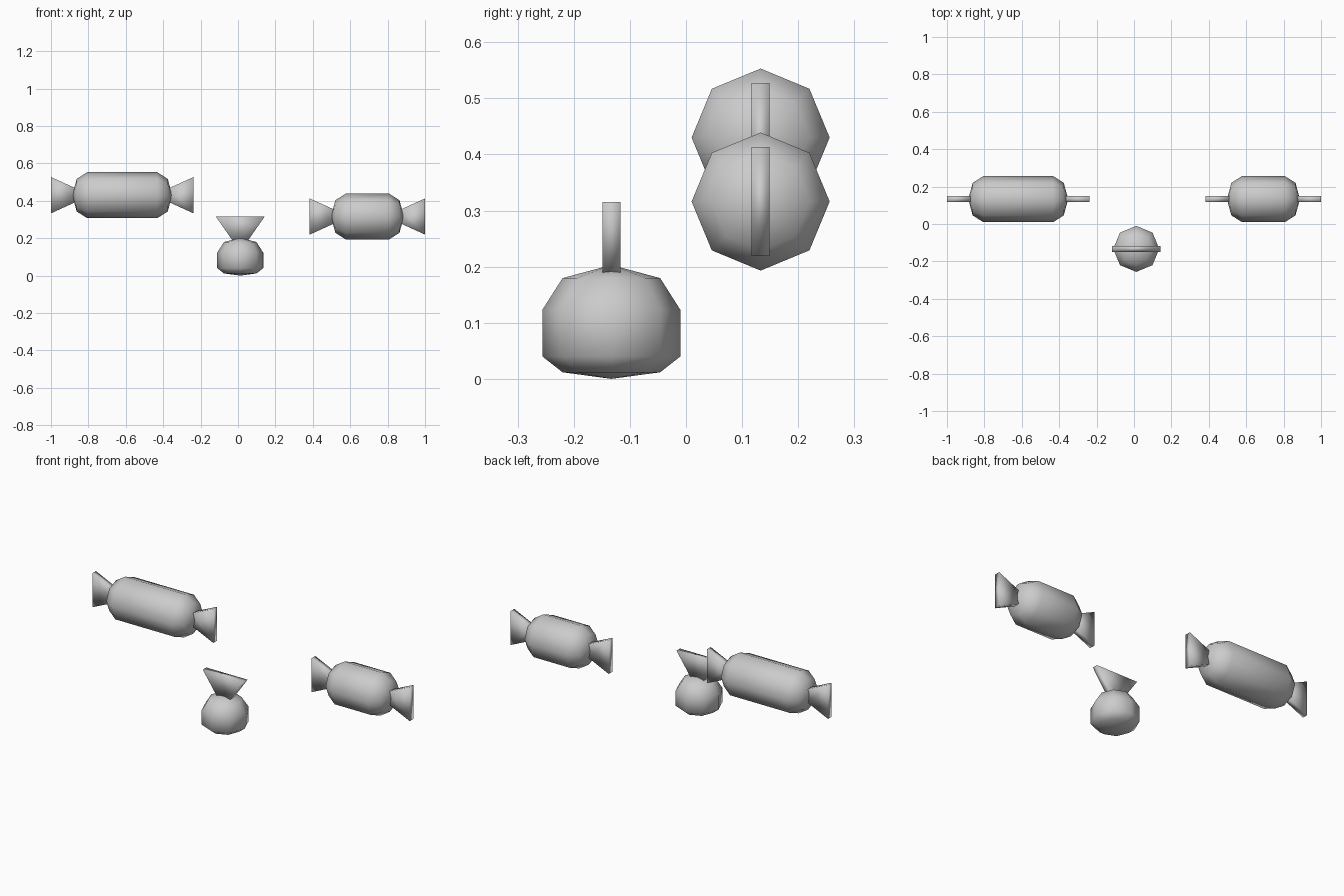
import bpy, bmesh, math
from mathutils import Matrix

if "Cube" in bpy.data.objects:
    bpy.data.objects.remove(bpy.data.objects["Cube"])

SIDES = 8
R = 0.123      # body radius
CAP = 0.08     # rounded end height


def finish(bm, name, matrix):
    bmesh.ops.recalc_face_normals(bm, faces=bm.faces)
    mesh = bpy.data.meshes.new(name)
    bm.to_mesh(mesh)
    bm.free()
    for p in mesh.polygons:
        p.use_smooth = True
    mesh.transform(matrix)
    mesh.update()
    ob = bpy.data.objects.new(name, mesh)
    bpy.context.collection.objects.link(ob)
    return ob


def lathe(name, low, high, low_cap, high_cap, matrix):
    """Eight-sided straight body along local z with domed ends."""
    d = math.sqrt(0.5)
    rings = [(low - low_cap * d, R * d), (low, R), (high, R), (high + high_cap * d, R * d)]
    bm = bmesh.new()
    loops = []
    for z, r in rings:
        loops.append([bm.verts.new((r * math.cos(i * math.tau / SIDES),
                                    r * math.sin(i * math.tau / SIDES), z)) for i in range(SIDES)])
    bottom = bm.verts.new((0, 0, low - low_cap))
    top = bm.verts.new((0, 0, high + high_cap))
    for i in range(SIDES):
        j = (i + 1) % SIDES
        for a, b in zip(loops, loops[1:]):
            bm.faces.new((a[i], a[j], b[j], b[i]))
        bm.faces.new((bottom, loops[0][j], loops[0][i]))
        bm.faces.new((top, loops[-1][i], loops[-1][j]))
    return finish(bm, name, matrix)


def fan(name, z0, z1, w0, w1, matrix, thick=0.032):
    """Flat flared wrapper end, wide at z1."""
    bm = bmesh.new()
    outline = [(-w0, z0), (w0, z0), (w1, z1), (-w1, z1)]
    face = bm.faces.new([bm.verts.new((x, -thick / 2, z)) for x, z in outline])
    ext = bmesh.ops.extrude_face_region(bm, geom=[face])
    bmesh.ops.translate(bm, vec=(0, thick, 0),
                        verts=[v for v in ext["geom"] if isinstance(v, bmesh.types.BMVert)])
    return finish(bm, name, matrix)


# Two candies lying along x, twisted at both ends
for name, x, z, half in (("long_candy", -0.619, 0.43, 0.187), ("short_candy", 0.692, 0.316, 0.115)):
    place = Matrix.Translation((x, 0.133, z)) @ Matrix.Rotation(math.pi / 2, 4, 'Y')
    lathe(name + "_body", -half, half, CAP, CAP, place)
    tip = half + CAP
    for side, turn in (("right", 0), ("left", math.pi)):
        fan(f"{name}_{side}_wrapper", tip - 0.02, tip + 0.114, 0.036, 0.097,
            place @ Matrix.Rotation(turn, 4, 'Y'))

# Round candy standing upright, twisted at the top
place = Matrix.Translation((0.012, -0.133, 0))
lathe("round_candy_body", 0.04, 0.123, 0.04, CAP, place)
fan("round_candy_wrapper", 0.18, 0.315, 0.036, 0.13, place)
